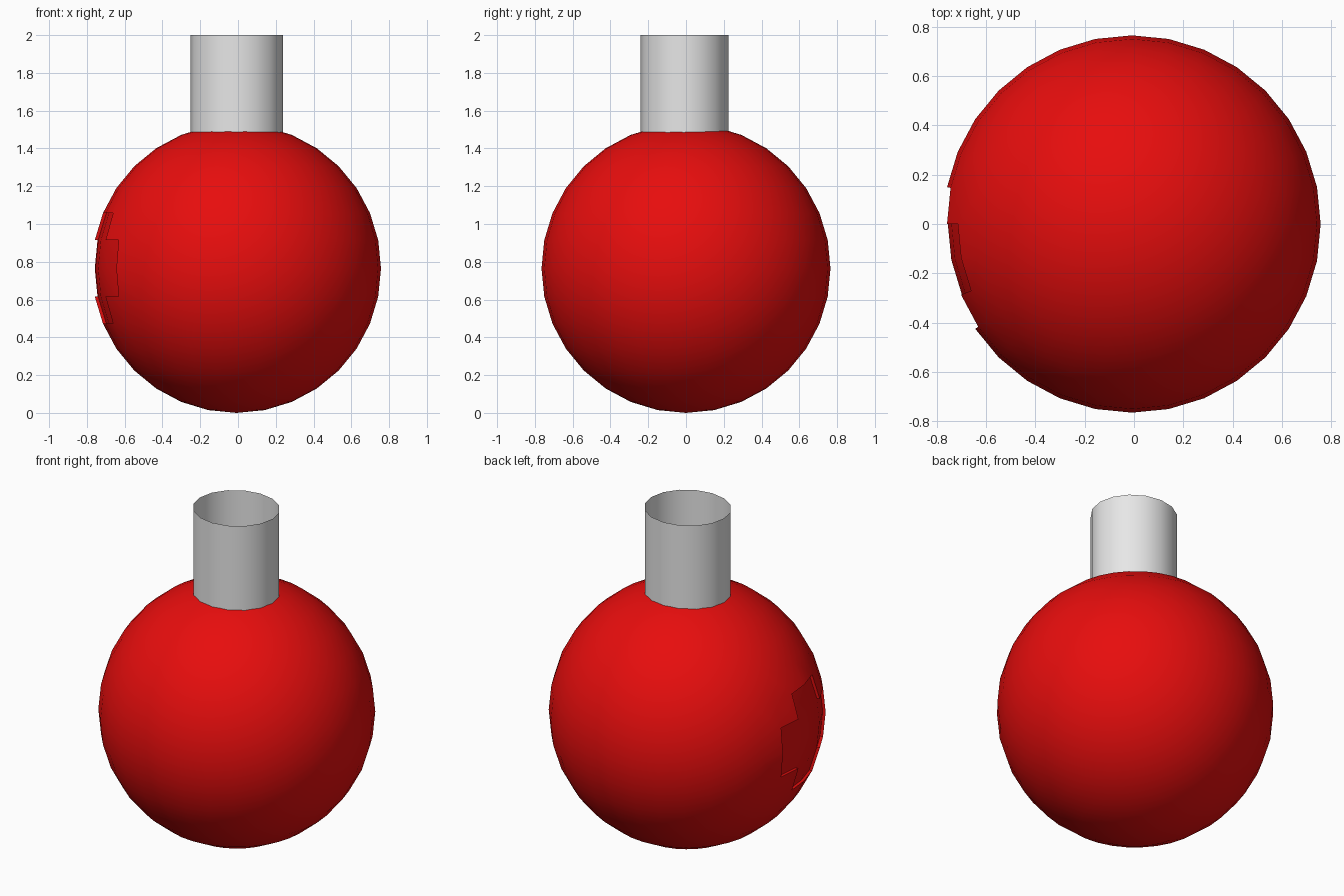
import bpy, bmesh, math
from mathutils import Vector, Matrix

cube = bpy.data.objects.get("Cube")
if cube:
    bpy.data.objects.remove(cube, do_unlink=True)


def material(name, rgb):
    m = bpy.data.materials.new(name)
    m.diffuse_color = (*rgb, 1)
    m.use_nodes = True
    m.node_tree.nodes["Principled BSDF"].inputs["Base Color"].default_value = (*rgb, 1)
    return m


def add_object(name, bm, mat, location):
    mesh = bpy.data.meshes.new(name)
    bm.to_mesh(mesh)
    bm.free()
    mesh.materials.append(mat)
    ob = bpy.data.objects.new(name, mesh)
    ob.location = location
    bpy.context.collection.objects.link(ob)
    bpy.ops.object.select_all(action='DESELECT')
    ob.select_set(True)
    bpy.context.view_layer.objects.active = ob
    bpy.ops.object.shade_smooth_by_angle(angle=math.radians(35))
    return ob


red = material("red", (0.8, 0.004, 0.004))
grey = material("light grey", (0.8, 0.8, 0.8))

# Round body
RADIUS, STEP = 0.765, 11.25
bm = bmesh.new()
bmesh.ops.create_uvsphere(bm, u_segments=32, v_segments=16, radius=RADIUS)


def in_recess(face):
    """Cross-shaped patch of faces on the -x side, just forward of the middle."""
    c = face.calc_center_median()
    across = abs(math.degrees(math.atan2(-c.y, -c.x)) - STEP) / STEP
    up = abs(math.degrees(math.asin(c.z / c.length))) / STEP
    return (across < 2 and up < 1) or (across < 1 and up < 2)


# Shallow recess pushed into the body
patch = [f for f in bm.faces if in_recess(f)]
result = bmesh.ops.extrude_face_region(bm, geom=patch)
floor_verts = [g for g in result["geom"] if isinstance(g, bmesh.types.BMVert)]
a = math.radians(STEP)
bmesh.ops.translate(bm, verts=floor_verts,
                    vec=Vector((math.cos(a), math.sin(a), 0)) * 0.018)
leftover = [f for f in patch if f.is_valid]
if leftover:
    bmesh.ops.delete(bm, geom=leftover, context='FACES')
add_object("round_body", bm, red, (-0.008, 0, RADIUS))

# Open neck tube, thin walled, sunk slightly into the body
bm = bmesh.new()
bottom, top = 1.45, 2.0
bmesh.ops.create_cone(bm, cap_ends=False, segments=16, radius1=0.245, radius2=0.245,
                      depth=top - bottom, matrix=Matrix.Diagonal((1, 0.95, 1, 1)))
add_object("neck_tube", bm, grey, (-0.006, -0.008, (top + bottom) / 2))
